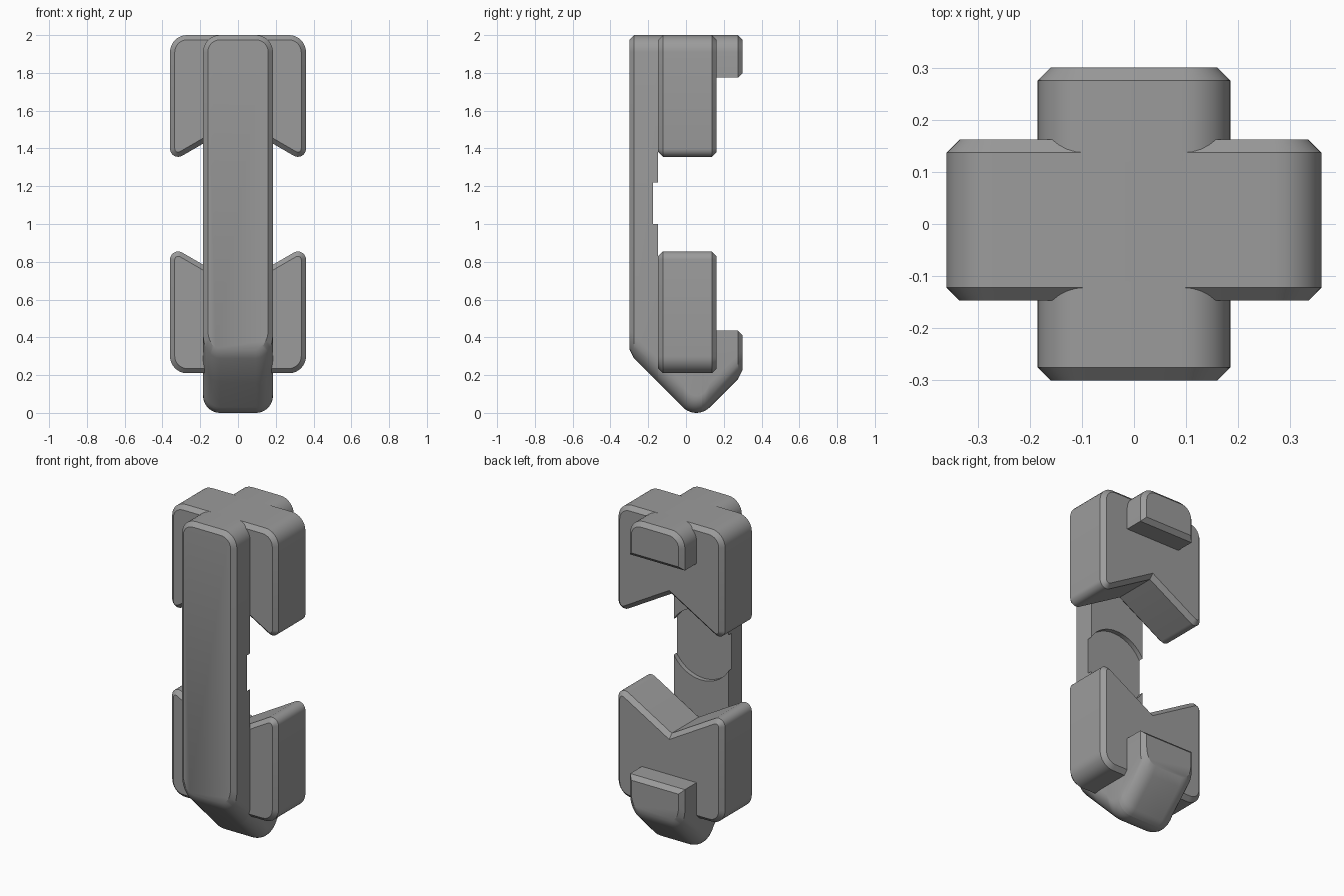
import bpy, bmesh, math
from mathutils import Vector

if "Cube" in bpy.data.objects:
    bpy.data.objects.remove(bpy.data.objects["Cube"])

grey = bpy.data.materials.new("mid_grey")
grey.diffuse_color = (0.33, 0.33, 0.33, 1)
grey.use_nodes = True
grey.node_tree.nodes["Principled BSDF"].inputs["Base Color"].default_value = grey.diffuse_color

W = 0.185      # half width of the spine
R = 0.09       # corner radius
C = 0.025      # chamfer size
BACK = -0.147  # rear face of the spine
SEG = 8


def inset(pts, d):
    """Move a counter-clockwise outline inwards by d with mitred corners."""
    out, n = [], len(pts)
    for i, p in enumerate(pts):
        a = (p - pts[i - 1]).normalized()
        b = (pts[(i + 1) % n] - p).normalized()
        na, nb = Vector((-a.y, a.x)), Vector((-b.y, b.x))
        out.append(p + (na + nb) * d / (1 + na.dot(nb)))
    return out


def round_poly(corners):
    """Outline from (x, z, radius) corners, counter-clockwise."""
    out, n = [], len(corners)
    for i, (x, z, r) in enumerate(corners):
        p = Vector((x, z))
        if r == 0:
            out.append(p)
            continue
        a = (Vector(corners[i - 1][:2]) - p).normalized()
        b = (Vector(corners[(i + 1) % n][:2]) - p).normalized()
        half = a.angle(b) / 2
        centre = p + (a + b).normalized() * r / math.sin(half)
        start = p + a * r / math.tan(half) - centre
        sweep = math.pi - 2 * half
        for k in range(SEG + 1):
            t = sweep * k / SEG
            out.append(centre + Vector((
                start.x * math.cos(t) - start.y * math.sin(t),
                start.x * math.sin(t) + start.y * math.cos(t))))
    return out


def section(z0, z1, rb, rt):
    """Spine cross-section: elliptical bottom corners rb high, round top ones."""
    pts = []
    for sx, sz, rz, a0 in ((-1, 0, rb, 180), (1, 0, rb, 270),
                           (1, 1, rt, 0), (-1, 1, rt, 90)):
        if rz == 0:
            pts.append(Vector((sx * W, z1 if sz else z0)))
            continue
        cx, cz = sx * (W - R), (z1 - rz if sz else z0 + rz)
        for k in range(SEG + 1):
            t = math.radians(a0 + 90 * k / SEG)
            pts.append(Vector((cx + R * math.cos(t), cz + rz * math.sin(t))))
    return pts


def loft(name, layers):
    """Skin a list of (y, outline) layers into a closed solid."""
    bm = bmesh.new()
    rings = [[bm.verts.new((p.x, y, p.y)) for p in pts] for y, pts in layers]
    for a, b in zip(rings, rings[1:]):
        for i in range(len(a)):
            bm.faces.new((a[i - 1], a[i], b[i], b[i - 1]))
    bm.faces.new(rings[0])
    bm.faces.new(rings[-1])
    bmesh.ops.recalc_face_normals(bm, faces=bm.faces)
    me = bpy.data.meshes.new(name)
    bm.to_mesh(me)
    bm.free()
    ob = bpy.data.objects.new(name, me)
    bpy.context.collection.objects.link(ob)
    me.materials.append(grey)
    return ob


def smooth(ob):
    bpy.ops.object.select_all(action='DESELECT')
    ob.select_set(True)
    bpy.context.view_layer.objects.active = ob
    bpy.ops.object.shade_smooth_by_angle(angle=math.radians(30))


def ramp(y, top, rt=0.0):
    """Cross-section over the 45 degree ramps and the rounded tip."""
    d, r = abs(y - 0.055), 0.1
    if d < r * math.sqrt(0.5):
        z = r - math.sqrt(r * r - d * d)
        slope = d / (r - z)
    else:
        z, slope = d - r * (math.sqrt(2) - 1), 1
    return section(z, top, R * math.sqrt(1 + slope * slope), rt)


parts = []

# front spine with a chamfered face
spine = loft("spine", [(-0.3, inset(ramp(-0.3, 2, R), C)),
                       (-0.3 + C, ramp(-0.3 + C, 2, R)),
                       (BACK, ramp(BACK, 2, R))])
parts.append(spine)

# round shallow recess in the rear of the spine
bpy.ops.mesh.primitive_cylinder_add(vertices=64, radius=0.215, depth=0.2,
                                    location=(0, -0.075, 1.11),
                                    rotation=(math.pi / 2, 0, 0))
cutter = bpy.context.object
cutter.name = "recess_cutter"
cutter.hide_render = True
mod = spine.modifiers.new("recess", 'BOOLEAN')
mod.operation, mod.solver, mod.object = 'DIFFERENCE', 'EXACT', cutter
bpy.context.view_layer.objects.active = spine
bpy.ops.object.modifier_apply(modifier="recess")
bpy.data.objects.remove(cutter)

# pointed foot under the lower block, and its rear hook
tip_ys = [0.055 + 0.1 * math.sin(math.radians(a)) for a in range(-45, 46, 9)]
parts.append(loft("foot", [(y, ramp(y, 0.64)) for y in [BACK] + tip_ys[:8]]))
parts.append(loft("lower_hook", [(y, ramp(y, 0.435)) for y in tip_ys[7:] + [0.3 - C]]
                  + [(0.3, inset(ramp(0.3, 0.435), C))]))

# rear hook and front neck of the upper block
hook = section(1.775, 2, 0, R)
parts.append(loft("upper_hook", [(0.12, hook), (0.3 - C, hook), (0.3, inset(hook, C))]))
neck = section(1.57, 2, 0, R)
parts.append(loft("upper_neck", [(BACK, neck), (-0.11, neck)]))

# V-notched blocks, mirrored about the middle height
MID = 1.105
upper = round_poly([(-0.36, 2, R), (-0.36, 1.324, 0.043), (0, 1.532, 0),
                    (0.36, 1.324, 0.043), (0.36, 2, R)])
lower = [Vector((p.x, 2 * MID - p.y)) for p in reversed(upper)]
for name, outline in (("upper_block", upper), ("lower_block", lower)):
    small = inset(outline, C)
    parts.append(loft(name, [(BACK, small), (BACK + C, outline),
                             (0.162 - C, outline), (0.162, small)]))

for ob in parts:
    smooth(ob)
